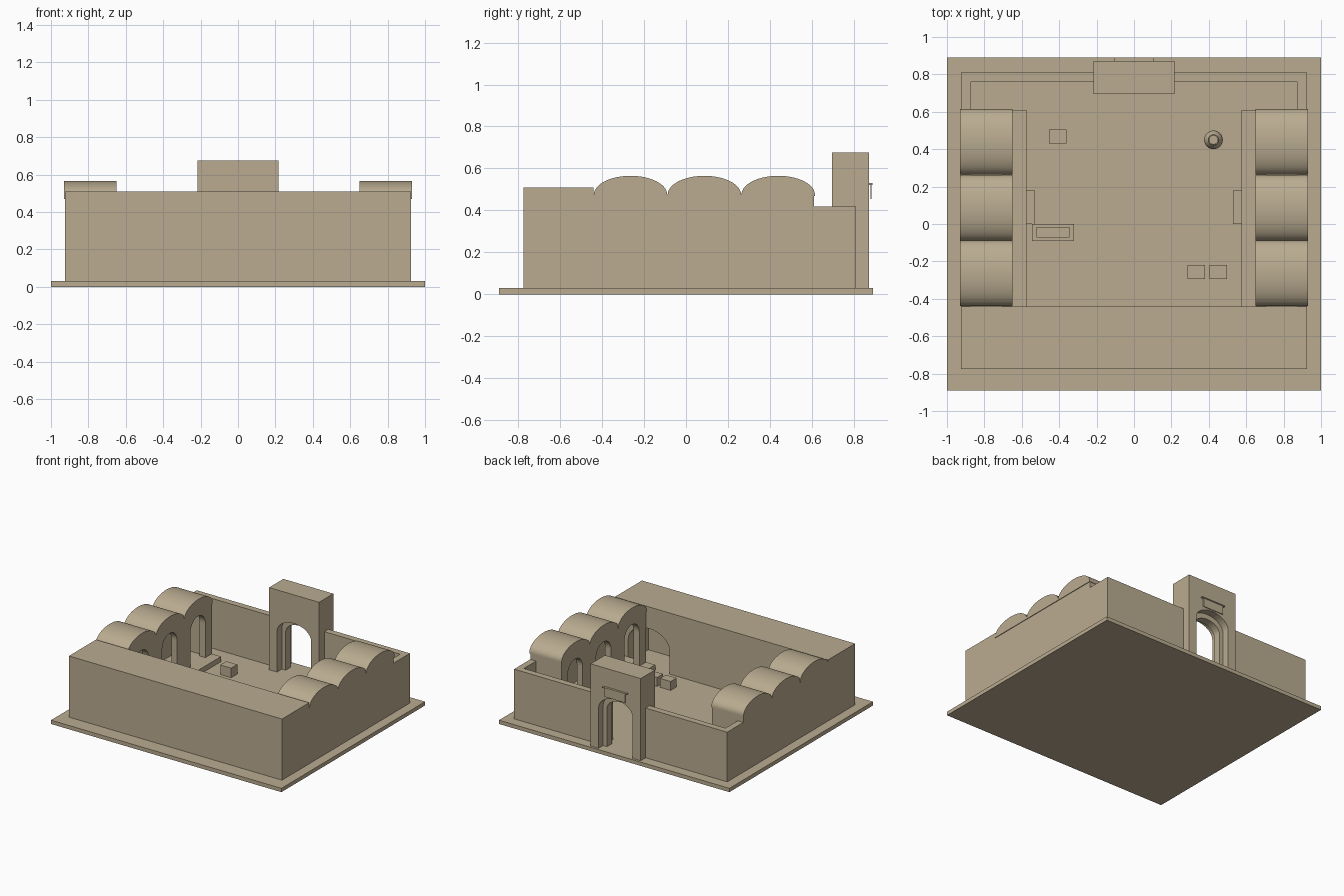
import bpy, bmesh, math

cube = bpy.data.objects.get("Cube")
if cube:
    bpy.data.objects.remove(cube, do_unlink=True)

mat = bpy.data.materials.new("sandstone")
mat.use_nodes = True
SAND = (0.49, 0.41, 0.28, 1)
mat.diffuse_color = SAND
mat.node_tree.nodes["Principled BSDF"].inputs["Base Color"].default_value = SAND
FLOOR = 0.03


def finish(name, bm, smooth=False):
    bmesh.ops.recalc_face_normals(bm, faces=bm.faces[:])
    mesh = bpy.data.meshes.new(name)
    bm.to_mesh(mesh)
    bm.free()
    mesh.materials.append(mat)
    ob = bpy.data.objects.new(name, mesh)
    bpy.context.collection.objects.link(ob)
    if smooth:
        bpy.ops.object.select_all(action='DESELECT')
        ob.select_set(True)
        bpy.context.view_layer.objects.active = ob
        bpy.ops.object.shade_smooth_by_angle(angle=math.radians(35))
    return ob


def prism(name, outline, axis, a, b, smooth=False):
    """Extrude an outline of (horizontal, z) points along x or y from a to b."""
    bm = bmesh.new()
    place = (lambda u, z, t: (t, u, z)) if axis == 'x' else (lambda u, z, t: (u, t, z))
    face = bm.faces.new([bm.verts.new(place(u, z, a)) for u, z in outline])
    ext = bmesh.ops.extrude_face_region(bm, geom=[face])
    moved = [g for g in ext["geom"] if isinstance(g, bmesh.types.BMVert)]
    bmesh.ops.translate(bm, verts=moved, vec=(b - a, 0, 0) if axis == 'x' else (0, b - a, 0))
    return finish(name, bm, smooth)


def box(name, x0, x1, y0, y1, z0, z1):
    return prism(name, [(x0, z0), (x1, z0), (x1, z1), (x0, z1)], 'y', y0, y1)


def arch(centre, half, bottom, spring, apex, n=16):
    """Arch outline from left foot over the crown to right foot."""
    curve = [(centre - half * math.cos(math.pi * i / n),
              spring + (apex - spring) * math.sin(math.pi * i / n)) for i in range(n + 1)]
    return [(centre - half, bottom)] + curve + [(centre + half, bottom)]


def arched_wall(name, axis, u0, u1, top, arches, a, b):
    outline = [(u0, top), (u0, FLOOR)]
    for points in arches:
        outline += points
    return prism(name, outline + [(u1, FLOOR), (u1, top)], axis, a, b)


def cut(target, cutter):
    cutter.hide_render = True
    mod = target.modifiers.new("cut", 'BOOLEAN')
    mod.operation = 'DIFFERENCE'
    mod.solver = 'EXACT'
    mod.object = cutter
    bpy.context.view_layer.objects.active = target
    bpy.ops.object.modifier_apply(modifier=mod.name)
    bpy.data.objects.remove(cutter, do_unlink=True)


# Base slab
box("base", -1, 1, -0.89, 0.89, 0, FLOOR)

# Outer walls with the thick front block, hollowed for the courtyard
walls = prism("outer_walls", [(-0.775, FLOOR), (0.81, FLOOR), (0.81, 0.42), (0.61, 0.42),
                              (0.61, 0.475), (-0.44, 0.475), (-0.44, 0.51), (-0.775, 0.51)],
              'x', -0.925, 0.925)
cut(walls, box("yard_cutter", -0.875, 0.875, -0.44, 0.76, 0, 1))
cut(walls, box("gate_cutter", -0.18, 0.18, 0.7, 0.9, 0, 1))
for s in (-1, 1):
    cut(walls, prism("niche_cutter", arch(s * 0.63, 0.18, 0, 0.21, 0.34), 'y', -0.69, -0.40))

# Side galleries: platform, arcade, end wall, step and three vaults
BAY = 0.3517
centres = [-0.44 + BAY * (i + 0.5) for i in range(3)]
for s, side in ((1, "left"), (-1, "right")):
    def span(a, b):
        return sorted((s * a, s * b))
    box(side + "_platform", *span(0.575, 0.88), -0.44, 0.61, FLOOR, 0.07)
    box(side + "_step", *span(0.53, 0.575), 0, 0.18, FLOOR, 0.05)
    arched_wall(side + "_arcade", 'x', -0.44, 0.61, 0.475,
                [arch(c, 0.092, FLOOR, 0.34, 0.43) for c in centres], *span(0.655, 0.705))
    box(side + "_end_wall", *span(0.70, 0.88), 0.56, 0.61, FLOOR, 0.475)
    for i, c in enumerate(centres):
        prism(f"{side}_vault_{i + 1}", arch(c, BAY / 2 - 0.001, 0.468, 0.475, 0.565, 28),
              'x', *span(0.65, 0.93), smooth=True)

# Gate tower with a narrower inner frame and a hanging sign board
arched_wall("gate", 'y', -0.217, 0.217, 0.675, [arch(0, 0.148, FLOOR, 0.35, 0.45)], 0.695, 0.872)
arched_wall("gate_inner_frame", 'y', -0.16, 0.16, 0.5,
            [arch(0, 0.115, FLOOR, 0.33, 0.41)], 0.755, 0.815)
box("sign_board", -0.09, 0.09, 0.878, 0.884, 0.455, 0.522)
box("sign_bar", -0.105, 0.105, 0.87, 0.889, 0.522, 0.53)

# Courtyard furniture
box("crate_back", -0.455, -0.36, 0.43, 0.505, FLOOR, 0.105)
box("crate_front_a", 0.287, 0.38, -0.293, -0.22, FLOOR, 0.1)
box("crate_front_b", 0.405, 0.498, -0.293, -0.22, FLOOR, 0.1)
trough = box("trough", -0.545, -0.32, -0.09, 0, FLOOR, 0.085)
cut(trough, box("trough_cutter", -0.52, -0.345, -0.07, -0.018, 0.05, 0.2))

# Round jar
bm = bmesh.new()
profile = [(0, 0.03), (0.028, 0.03), (0.045, 0.05), (0.05, 0.075), (0.043, 0.1),
           (0.028, 0.118), (0.028, 0.13), (0.022, 0.13), (0.022, 0.1), (0, 0.1)]
verts = [bm.verts.new((0.425 + r, 0.45, z)) for r, z in profile]
edges = [bm.edges.new(pair) for pair in zip(verts, verts[1:])]
bmesh.ops.spin(bm, geom=verts + edges, cent=(0.425, 0.45, 0), axis=(0, 0, 1),
               angle=math.tau, steps=24)
bmesh.ops.remove_doubles(bm, verts=bm.verts[:], dist=0.0005)
finish("jar", bm, smooth=True)
